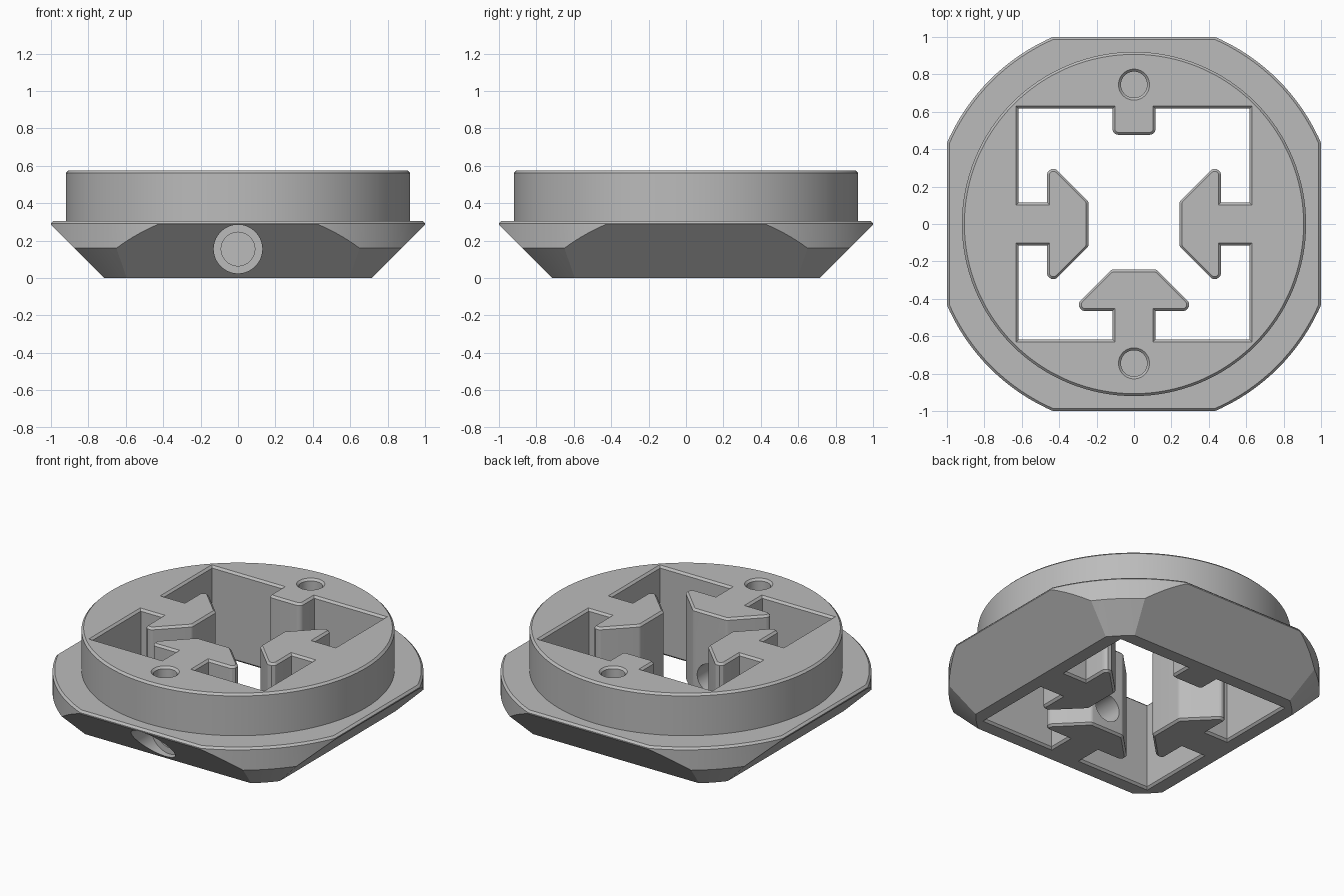
import bpy, bmesh, math
from mathutils import Vector

old = bpy.data.objects.get("Cube")
if old:
    bpy.data.objects.remove(old)

grey = bpy.data.materials.new("mid grey")
grey.use_nodes = True
colour = (0.5, 0.5, 0.5, 1)
grey.diffuse_color = colour
grey.node_tree.nodes["Principled BSDF"].inputs["Base Color"].default_value = colour

TOP, LEDGE, C = 0.575, 0.305, 0.013   # overall height, flange top, chamfer


def loft(name, sections):
    """Closed solid through (outline, height) sections of equal point count."""
    bm = bmesh.new()
    rings = [[bm.verts.new((p[0], p[1], z)) for p in loop] for loop, z in sections]
    n = len(rings[0])
    for low, high in zip(rings, rings[1:]):
        for i in range(n):
            j = (i + 1) % n
            bm.faces.new((low[i], low[j], high[j], high[i]))
    bm.faces.new(rings[0][::-1])
    bm.faces.new(rings[-1])
    bmesh.ops.recalc_face_normals(bm, faces=bm.faces)
    mesh = bpy.data.meshes.new(name)
    bm.to_mesh(mesh)
    bm.free()
    mesh.materials.append(grey)
    obj = bpy.data.objects.new(name, mesh)
    bpy.context.collection.objects.link(obj)
    return obj


def circle(r, n=128, cy=0):
    return [(r * math.cos(math.tau * i / n), cy + r * math.sin(math.tau * i / n))
            for i in range(n)]


def square(h):
    return [(-h, -h), (h, -h), (h, h), (-h, h)]


def combine(base, tool, operation):
    """Apply a boolean and discard the tool."""
    mod = base.modifiers.new("combine", "BOOLEAN")
    mod.operation, mod.object, mod.solver = operation, tool, "EXACT"
    bpy.ops.object.select_all(action="DESELECT")
    bpy.context.view_layer.objects.active = base
    base.select_set(True)
    bpy.ops.object.modifier_apply(modifier=mod.name)
    bpy.data.objects.remove(tool)


def fillet(corners, steps=6):
    """Round each (x, y, radius) corner of a closed outline."""
    out = []
    for i, (x, y, r) in enumerate(corners):
        p = Vector((x, y))
        if not r:
            out.append(p)
            continue
        a = (Vector(corners[i - 1][:2]) - p).normalized()
        b = (Vector(corners[(i + 1) % len(corners)][:2]) - p).normalized()
        half = math.acos(a.dot(b)) / 2
        centre = p + (a + b).normalized() * r / math.sin(half)
        t = r / math.tan(half)
        start, end = p + a * t - centre, p + b * t - centre
        out += [centre + start.lerp(end, k / steps).normalized() * r
                for k in range(steps + 1)]
    return out


def offset(loop, d):
    """Move a counter-clockwise outline outwards by d."""
    out = []
    for i, p in enumerate(loop):
        e1 = (p - loop[i - 1]).normalized()
        e2 = (loop[(i + 1) % len(loop)] - p).normalized()
        n1, n2 = Vector((e1.y, -e1.x)), Vector((e2.y, -e2.x))
        out.append(p + (n1 + n2) * d / (1 + n1.dot(n2)))
    return out


# Flange: round blank trimmed by a square with sloping lower sides
body = loft("socket_plate", [(circle(0.93), 0), (circle(1.09), 0.16),
                             (circle(1.09), LEDGE - C), (circle(1.09 - C), LEDGE)])
trim = loft("trim", [(square(0.715), 0), (square(1), 0.285),
                     (square(1), LEDGE - C), (square(1 - C), LEDGE)])
combine(body, trim, "INTERSECT")

# Raised round collar
collar = loft("collar", [(circle(0.92), LEDGE - 0.01), (circle(0.92), TOP - C),
                         (circle(0.92 - C), TOP)])
combine(body, collar, "UNION")

# Central opening: a square with three arrow-shaped keys and one plain tab
WALL, STEM = 0.617, 0.115
half_arrow = [(0.243, 0.12, 0.03), (0.465, 0.342, 0.033),
              (0.465, STEM, 0), (WALL, STEM, 0)]
half_tab = [(0.477, STEM, 0.03), (WALL, STEM, 0)]
outline = []
for turn, half in enumerate((half_arrow, half_tab, half_arrow, half_arrow)):
    side = [(x, -y, r) for x, y, r in reversed(half)] + half + [(WALL, WALL, 0)]
    for x, y, r in side:
        for _ in range(turn):
            x, y = -y, x
        outline.append((x, y, r))
hole = fillet(outline)
wide = offset(hole, C)
opening = loft("opening", [(wide, -0.1), (wide, 0), (hole, C), (hole, TOP - C),
                           (wide, TOP), (wide, TOP + 0.1)])
combine(body, opening, "DIFFERENCE")

# Blind holes in the collar top, with chamfered rims
for y in (0.745, -0.745):
    small, rim = circle(0.07, 48, y), circle(0.083, 48, y)
    pin = loft("pin", [(small, TOP - 0.2), (small, TOP - C), (rim, TOP),
                       (rim, TOP + 0.1)])
    combine(body, pin, "DIFFERENCE")

# Counterbored screw hole through the front key
for radius, near, far in ((0.13, 1.2, 0.7), (0.09, 0.8, 0.15)):
    screw = loft("screw", [(circle(radius, 64), far), (circle(radius, 64), near)])
    for v in screw.data.vertices:
        v.co = (v.co.x, -v.co.z, v.co.y + 0.155)
    screw.data.flip_normals()
    bm = bmesh.new()
    bm.from_mesh(screw.data)
    bmesh.ops.recalc_face_normals(bm, faces=bm.faces)
    bm.to_mesh(screw.data)
    bm.free()
    combine(body, screw, "DIFFERENCE")

bpy.ops.object.shade_smooth_by_angle(angle=math.radians(25))
